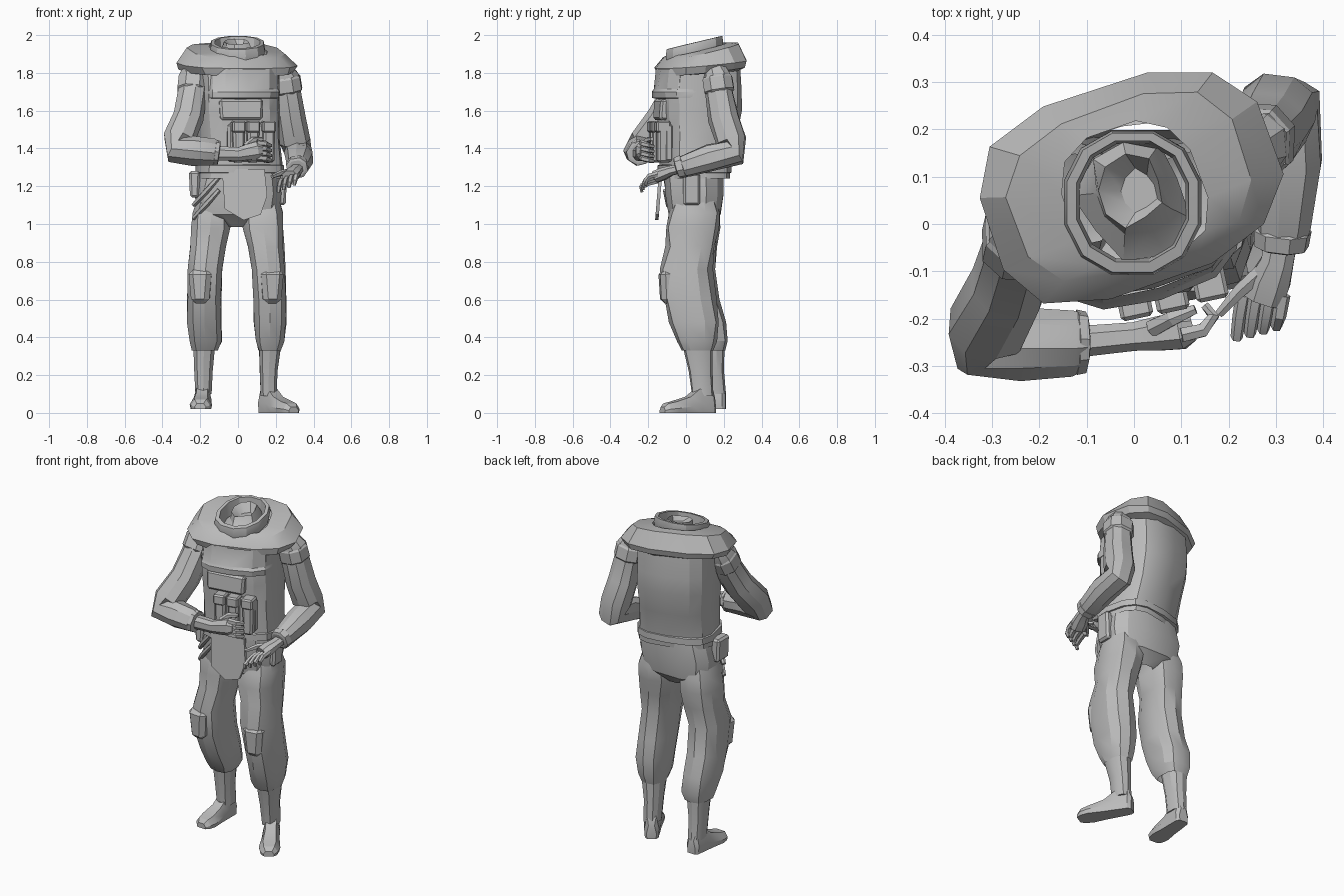
import bpy, bmesh, random
from math import sin, cos, pi, radians, copysign
from mathutils import Vector, Matrix

if "Cube" in bpy.data.objects:
    bpy.data.objects.remove(bpy.data.objects["Cube"])
rng = random.Random(4)

grey = bpy.data.materials.new("cloth_grey")
grey.use_nodes = True
grey.diffuse_color = (0.5, 0.5, 0.5, 1)
grey.node_tree.nodes["Principled BSDF"].inputs["Base Color"].default_value = grey.diffuse_color


def finish(name, bm):
    """Turn a bmesh into a named, shaded object."""
    bmesh.ops.recalc_face_normals(bm, faces=bm.faces)
    mesh = bpy.data.meshes.new(name)
    bm.to_mesh(mesh)
    bm.free()
    mesh.materials.append(grey)
    obj = bpy.data.objects.new(name, mesh)
    bpy.context.collection.objects.link(obj)
    bpy.ops.object.select_all(action="DESELECT")
    obj.select_set(True)
    bpy.context.view_layer.objects.active = obj
    bpy.ops.object.shade_smooth_by_angle(angle=radians(28))


def skin(name, rings, caps=True):
    """Bridge a list of point rings with quads."""
    bm = bmesh.new()
    loops = [[bm.verts.new(p) for p in ring] for ring in rings]
    for low, high in zip(loops, loops[1:]):
        for i in range(len(low)):
            j = (i + 1) % len(low)
            bm.faces.new((low[i], low[j], high[j], high[i]))
    if caps:
        bm.faces.new(loops[0])
        bm.faces.new(loops[-1])
    finish(name, bm)


def section(rx, ry, sides, power, crease):
    """Rounded-box outline with slight cloth creasing."""
    for k in range(sides):
        a = 2 * pi * (k + 0.5) / sides
        r = 1 + rng.uniform(-crease, crease)
        yield (r * rx * copysign(abs(cos(a)) ** power, cos(a)),
               r * ry * copysign(abs(sin(a)) ** power, sin(a)))


def stack(name, rows, yaw=0, sides=12, power=0.8, crease=0.0, caps=True):
    """Horizontal sections; each row is x, y, z, x radius, y radius and an optional tilt."""
    c, s = cos(radians(yaw)), sin(radians(yaw))
    rings = []
    for x, y, z, rx, ry, *tilt in rows:
        rings.append([(x + u * c - v * s, y + u * s + v * c, z + sum(tilt) * v)
                      for u, v in section(rx, ry, sides, power, crease)])
    skin(name, rings, caps)


def tube(name, rows, sides=8, crease=0.0, flat=1.0, normal=(0, 0, 1), caps=True):
    """Sections along a path; each row is x, y, z, radius."""
    pts = [Vector(r[:3]) for r in rows]
    rings = []
    for i, p in enumerate(pts):
        d = (pts[min(i + 1, len(pts) - 1)] - pts[max(i - 1, 0)]).normalized()
        side = d.cross(Vector(normal)).normalized()
        up = side.cross(d)
        rings.append([p + side * u + up * v for u, v in
                      section(rows[i][3], rows[i][3] * flat, sides, 0.85, crease)])
    skin(name, rings, caps)


def block(name, centre, size, yaw=0, pitch=0, taper=1.0, bevel=0.012):
    """Bevelled box, narrowed at the bottom by taper."""
    bm = bmesh.new()
    bmesh.ops.create_cube(bm, size=1)
    for v in bm.verts:
        if v.co.z < 0:
            v.co.x *= taper
        v.co = Vector(a * b for a, b in zip(v.co, size))
    bmesh.ops.bevel(bm, geom=bm.edges[:], offset=bevel, segments=1, affect="EDGES")
    turn = Matrix.Rotation(radians(yaw), 4, "Z") @ Matrix.Rotation(radians(pitch), 4, "X")
    bm.transform(Matrix.Translation(centre) @ turn)
    finish(name, bm)


# Trousers
stack("trouser_seat", [(0, .045, .985, .06, .08), (0, .045, 1.05, .215, .14),
                       (0, .045, 1.16, .237, .157), (.01, .04, 1.28, .21, .16)],
      crease=.015, power=.68, caps=False)
stack("right_trouser_leg", [
    (-.125, .05, 1.16, .085, .1), (-.14, .05, 1.06, .103, .13),
    (-.147, .05, .98, .106, .135), (-.158, .045, .88, .095, .125),
    (-.172, .015, .76, .094, .14), (-.178, .04, .6, .092, .14), (-.178, .085, .48, .092, .133),
    (-.172, .115, .38, .088, .108), (-.175, .125, .33, .07, .085)],
    sides=10, crease=.045, power=.75, caps=False)
stack("left_trouser_leg", [
    (.125, .05, 1.16, .085, .1), (.132, .045, 1.06, .107, .135),
    (.135, .03, .98, .11, .14), (.148, .025, .88, .098, .13),
    (.162, .0, .76, .09, .138), (.168, .02, .6, .09, .138), (.17, .045, .48, .088, .132),
    (.17, .055, .38, .078, .107), (.167, .06, .33, .06, .085)],
    sides=10, crease=.045, power=.75, caps=False)
block("right_knee_pad", (-.198, -.075, .67), (.125, .1, .18), yaw=-6, pitch=3, taper=.75, bevel=.025)
block("left_knee_pad", (.178, -.088, .67), (.125, .1, .18), yaw=8, pitch=3, taper=.75, bevel=.025)


# Boots: an ankle shaft and a wedge-shaped foot for each side
def boot(side, heel, toe, base, shaft):
    stack(side + "_boot_shaft", shaft, sides=10, crease=.03)
    heel, toe = Vector(heel), Vector(toe)
    d = toe - heel
    across = Vector((-d.y, d.x)).normalized()
    rings = []
    for t, w, h in ((0, .028, .08), (.06, .042, .13), (.3, .047, .13),
                    (.5, .05, .085), (.78, .06, .06), (.93, .05, .05), (1, .03, .03)):
        p = heel + d * t
        outline = ((-.9, 0), (.9, 0), (1, .4), (.6, 1), (-.6, 1), (-1, .4))
        rings.append([(p.x + across.x * w * u, p.y + across.y * w * u, base + h * v)
                      for u, v in outline])
    skin(side + "_foot", rings)


boot("right", (-.182, .21), (-.2, -.07), .02,
     [(-.18, .13, .36, .06, .075), (-.183, .14, .22, .05, .062), (-.183, .15, .1, .044, .06)])
boot("left", (.132, .145), (.295, -.125), 0,
     [(.17, .06, .36, .062, .08), (.163, .077, .22, .049, .063), (.162, .088, .09, .044, .057)])

# Boxy vest, belt and chest yoke
stack("vest", [(.01, .045, 1.24, .222, .168), (.01, .047, 1.33, .215, .175),
               (.0, .062, 1.46, .213, .192), (-.008, .07, 1.6, .222, .21),
               (-.01, .07, 1.7, .222, .215), (-.01, .075, 1.83, .22, .2)],
      yaw=14, sides=14, crease=.015, power=.63, caps=False)
stack("belt", [(.01, .045, 1.268, .21, .165), (.01, .045, 1.272, .23, .184),
               (.01, .045, 1.31, .228, .184), (.01, .045, 1.316, .21, .165)],
      yaw=12, sides=14, power=.66, caps=False)
stack("chest_yoke", [(-.005, .045, 1.66, .19, .18), (-.005, .045, 1.668, .215, .212),
                     (-.005, .045, 1.7, .217, .215), (-.005, .047, 1.715, .212, .205),
                     (-.005, .055, 1.82, .21, .2)],
      yaw=17, sides=14, crease=.01, power=.67, caps=False)
block("chest_panel", (.015, -.13, 1.605), (.235, .05, .11), yaw=9, pitch=-4, taper=.95)
block("webbing_panel", (.065, -.115, 1.43), (.25, .05, .2), yaw=12)
for x, y in ((0, -.157), (.077, -.142), (.16, -.118)):
    block("front_pouch", (x, y, 1.43), (.066, .07, .21), yaw=12, taper=.85)
    block("pouch_lid", (x, y - .006, 1.515), (.07, .075, .06), yaw=12, bevel=.008)

# Front flap hanging from the belt
flap = bmesh.new()
outline = ((-.085, 1.29), (.14, 1.29), (.155, 1.15), (.12, 1.05), (.03, 1.02), (-.07, 1.08))
face = flap.faces.new([flap.verts.new((x, -.142 - (1.29 - z) * .08, z)) for x, z in outline])
new = bmesh.ops.extrude_face_region(flap, geom=[face])["geom"]
bmesh.ops.translate(flap, vec=(0, .018, 0), verts=[g for g in new if isinstance(g, bmesh.types.BMVert)])
finish("front_flap", flap)

# Hip pouches and the diagonal folds across the right hip
block("left_hip_pouch", (.235, .03, 1.185), (.05, .09, .17), taper=.7)
block("right_hip_pouch", (-.23, .0, 1.21), (.06, .11, .14), taper=.8)
for drop in (0, .07):
    tube("hip_fold", [(-.235, -.03, 1.1 - drop, .012), (-.17, -.09, 1.17 - drop, .016),
                      (-.1, -.11, 1.25 - drop, .012)], sides=6)

# Shoulder cape and collar, both lower at the front
stack("shoulder_cape", [(-.01, .08, 1.8, .25, .18, .08), (-.01, .08, 1.808, .3, .213, .12),
                        (-.01, .08, 1.845, .32, .222, .1), (-.01, .075, 1.917, .257, .185, .24),
                        (0, .06, 1.926, .15, .15, .24)],
      yaw=19, power=.75, crease=.025, caps=False)
stack("collar", [(-.003, .045, 1.895, .142, .15, .24), (-.003, .045, 1.925, .15, .157, .24),
                 (-.003, .045, 1.96, .143, .152, .24), (-.003, .048, 1.962, .122, .132, .24),
                 (-.003, .048, 1.87, .115, .125, .2)],
      power=.9, caps=False)
stack("neck_stump", [(0, .06, 1.87, .115, .125), (-.005, .065, 1.92, .09, .095, .15),
                     (-.005, .07, 1.965, .07, .075, .2), (.01, .07, 1.93, .04, .045)],
      sides=9, crease=.18, power=1)

# Arms: bent sleeves, armbands and cuffs
sleeves = {
    "right": [(-.22, .02, 1.83, .055), (-.235, -.01, 1.78, .076), (-.245, -.06, 1.68, .078),
              (-.265, -.13, 1.56, .083), (-.313, -.215, 1.44, .085), (-.325, -.25, 1.39, .075),
              (-.24, -.25, 1.39, .077), (-.13, -.25, 1.378, .068), (-.1, -.25, 1.374, .055)],
    "left": [(.23, .15, 1.83, .055), (.25, .165, 1.78, .073), (.265, .18, 1.68, .075),
             (.283, .2, 1.56, .082), (.306, .24, 1.44, .083), (.32, .255, 1.38, .075),
             (.325, .13, 1.35, .073), (.316, .0, 1.31, .06), (.312, -.05, 1.295, .05)]}
for side, rows in sleeves.items():
    a, b, c = (Vector(rows[i][:3]) for i in (0, 4, -1))
    axis = (b - a).cross(c - b).normalized()
    tube(side + "_sleeve", rows, sides=9, crease=.05, normal=axis)
    top, low = Vector(rows[1][:3]), Vector(rows[2][:3])
    band = [(*top.lerp(low, t), r) for t, r in ((0, .076), (.1, .083), (.75, .084), (.85, .073))]
    tube(side + "_armband", band, normal=axis, caps=False)
    wrist, before = Vector(rows[-1][:3]), Vector(rows[-2][:3])
    cuff = [(*before.lerp(wrist, t), rows[-1][3] * r) for t, r in
            ((.2, 1.05), (.3, 1.22), (.95, 1.15), (1.05, .9))]
    tube(side + "_cuff", cuff, normal=axis, caps=False)

# Hands
tube("right_hand", [(-.13, -.25, 1.375, .042), (.0, -.238, 1.37, .038), (.05, -.232, 1.38, .045),
                    (.1, -.225, 1.39, .05), (.125, -.218, 1.39, .035)], flat=.85, normal=(0, 1, 0))
for k in range(4):
    z = 1.43 - k * .026
    tube("right_finger", [(.1, -.235, z, .017), (.145, -.225, z - .005, .016),
                          (.168, -.195, z - .015, .013), (.15, -.172, z - .02, .01)], sides=6)
tube("right_thumb", [(.04, -.22, 1.41, .02), (.08, -.2, 1.445, .017), (.13, -.18, 1.45, .011)], sides=6)
tube("left_hand", [(.312, -.03, 1.295, .036), (.303, -.08, 1.282, .037), (.288, -.12, 1.266, .046),
                   (.275, -.16, 1.25, .045)], flat=.75)
for k in range(4):
    x, z = .315 - k * .028, 1.265 - k * .012
    reach = -.215 - .008 * k
    tube("left_finger", [(x, -.15, z, .016), (x - .008, -.195, z - .012, .015),
                         (x - .014, reach, z - .035, .013), (x - .018, reach + .006, z - .06, .009)],
         sides=6, normal=(1, 0, 0))
tube("left_thumb", [(.27, -.1, 1.275, .018), (.225, -.14, 1.27, .016), (.18, -.19, 1.25, .01)], sides=6)
